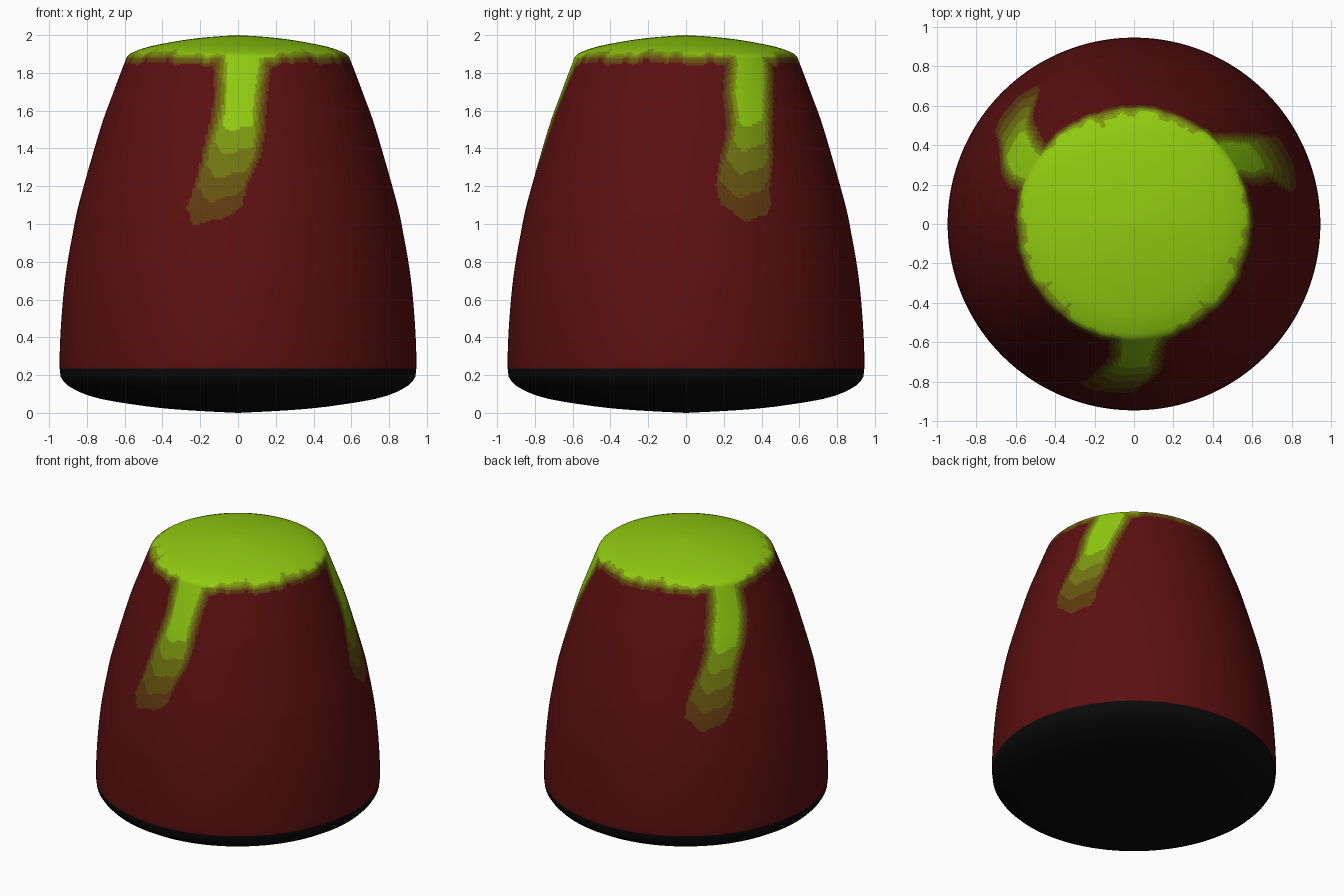
import bpy, bmesh, math

if "Cube" in bpy.data.objects:
    bpy.data.objects.remove(bpy.data.objects["Cube"])

SEG = 400
# Control profile (radius, z) from bottom centre to top centre
PROFILE = [(0, 0), (0.25, 0.013), (0.47, 0.033), (0.73, 0.075), (0.863, 0.122), (0.926, 0.17),
           (0.944, 0.235), (0.938, 0.45), (0.915, 0.71), (0.875, 0.95), (0.836, 1.13),
           (0.73, 1.5), (0.67, 1.67), (0.6, 1.855), (0.582, 1.892), (0.545, 1.914),
           (0.467, 1.94), (0.3, 1.972), (0.15, 1.99), (0, 2.0)]


def lerp_table(table, z):
    """Piecewise linear lookup in a list of (z, value), z rising."""
    if z <= table[0][0]:
        return table[0][1]
    for (z0, a), (z1, b) in zip(table, table[1:]):
        if z <= z1:
            return a + (b - a) * (z - z0) / (z1 - z0)
    return table[-1][1]


def smooth_profile():
    """Catmull-Rom through the profile, fine where the paint needs it."""
    pts = []
    for i in range(len(PROFILE) - 1):
        p0 = PROFILE[max(i - 1, 0)]
        p1, p2 = PROFILE[i], PROFILE[i + 1]
        p3 = PROFILE[min(i + 2, len(PROFILE) - 1)]
        step = 0.012 if 0.9 < p2[1] < 1.93 else 0.06
        n = max(2, math.ceil(math.dist(p1, p2) / step))
        for k in range(n):
            t = k / n
            pts.append(tuple(0.5 * (2 * b + (c - a) * t + (2 * a - 5 * b + 4 * c - d) * t * t
                                    + (3 * b - a - 3 * c + d) * t ** 3)
                             for a, b, c, d in zip(p0, p1, p2, p3)))
    return pts[1:]


# Drips: centre azimuth in degrees by height, and lowest point
DRIPS = [
    ([(1.0, -103), (1.1, -98.5), (1.2, -96.5), (1.35, -93), (1.5, -90.5), (1.65, -89), (1.85, -87.5)], 1.0),
    ([(1.0, 24), (1.1, 22.5), (1.2, 22), (1.35, 25), (1.5, 28), (1.7, 31), (1.85, 35)], 1.02),
    ([(1.0, 134), (1.2, 137), (1.35, 141), (1.5, 146), (1.7, 150), (1.85, 151)], 0.97),
]


def slime(az, r, z):
    """Slime strength: below 0 none, 1 and above full."""
    a = math.radians(az)
    wobble = 0.008 * math.sin(9 * a + 1) + 0.006 * math.sin(23 * a) + 0.004 * math.sin(41 * a + 2)
    droop, best = 0, -9
    for path, tip in DRIPS:
        d = (az - lerp_table(path, z) + 180) % 360 - 180
        u = math.radians(d) * r
        droop += 0.03 * math.exp(-(u / 0.2) ** 2)
        edge = 0.15 + 0.008 * math.sin(13 * z + tip * 90)
        across = (edge - abs(u)) / 0.07
        along = (z - tip - 0.07 * (u / 0.13) ** 2 - 0.012 * math.sin(45 * u)) / 0.5
        best = max(best, min(across, along))
    cap = (z + droop + wobble - 1.855) / 0.055
    return max(best, cap)


# Materials, one per colour
COLOURS = [("dark red", (0.105, 0.005, 0.005)), ("black base", (0.003, 0.003, 0.003)),
           ("slime faintest", (0.115, 0.042, 0.005)), ("slime faint", (0.135, 0.09, 0.005)),
           ("slime medium", (0.165, 0.18, 0.005)), ("slime strong", (0.20, 0.32, 0.005)),
           ("slime bright green", (0.28, 0.60, 0.005))]
mesh = bpy.data.meshes.new("slime_topped_body")
body = bpy.data.objects.new("slime_topped_body", mesh)
bpy.context.collection.objects.link(body)
for name, rgb in COLOURS:
    mat = bpy.data.materials.new(name)
    mat.diffuse_color = (*rgb, 1)
    mat.use_nodes = True
    mat.node_tree.nodes["Principled BSDF"].inputs["Base Color"].default_value = mat.diffuse_color
    mesh.materials.append(mat)

# Body of revolution
bm = bmesh.new()
rings = []
for r, z in smooth_profile():
    rings.append([bm.verts.new((r * math.cos(2 * math.pi * i / SEG),
                                r * math.sin(2 * math.pi * i / SEG), z)) for i in range(SEG)])
bottom, top = bm.verts.new((0, 0, 0)), bm.verts.new((0, 0, 2))
for i in range(SEG):
    j = (i + 1) % SEG
    bm.faces.new((bottom, rings[0][j], rings[0][i]))
    bm.faces.new((top, rings[-1][i], rings[-1][j]))
    for lo, hi in zip(rings, rings[1:]):
        bm.faces.new((lo[i], lo[j], hi[j], hi[i]))

# Colour faces: black base, red sides, stepped slime bands
for f in bm.faces:
    f.smooth = True
    c = f.calc_center_median()
    if c.z < 0.235:
        f.material_index = 1
    elif c.z > 1.95:
        f.material_index = 6
    elif c.z > 0.9:
        s = slime(math.degrees(math.atan2(c.y, c.x)), math.hypot(c.x, c.y), c.z)
        if s > 0:
            f.material_index = 2 + min(4, int(s * 4))
bm.to_mesh(mesh)
bm.free()
